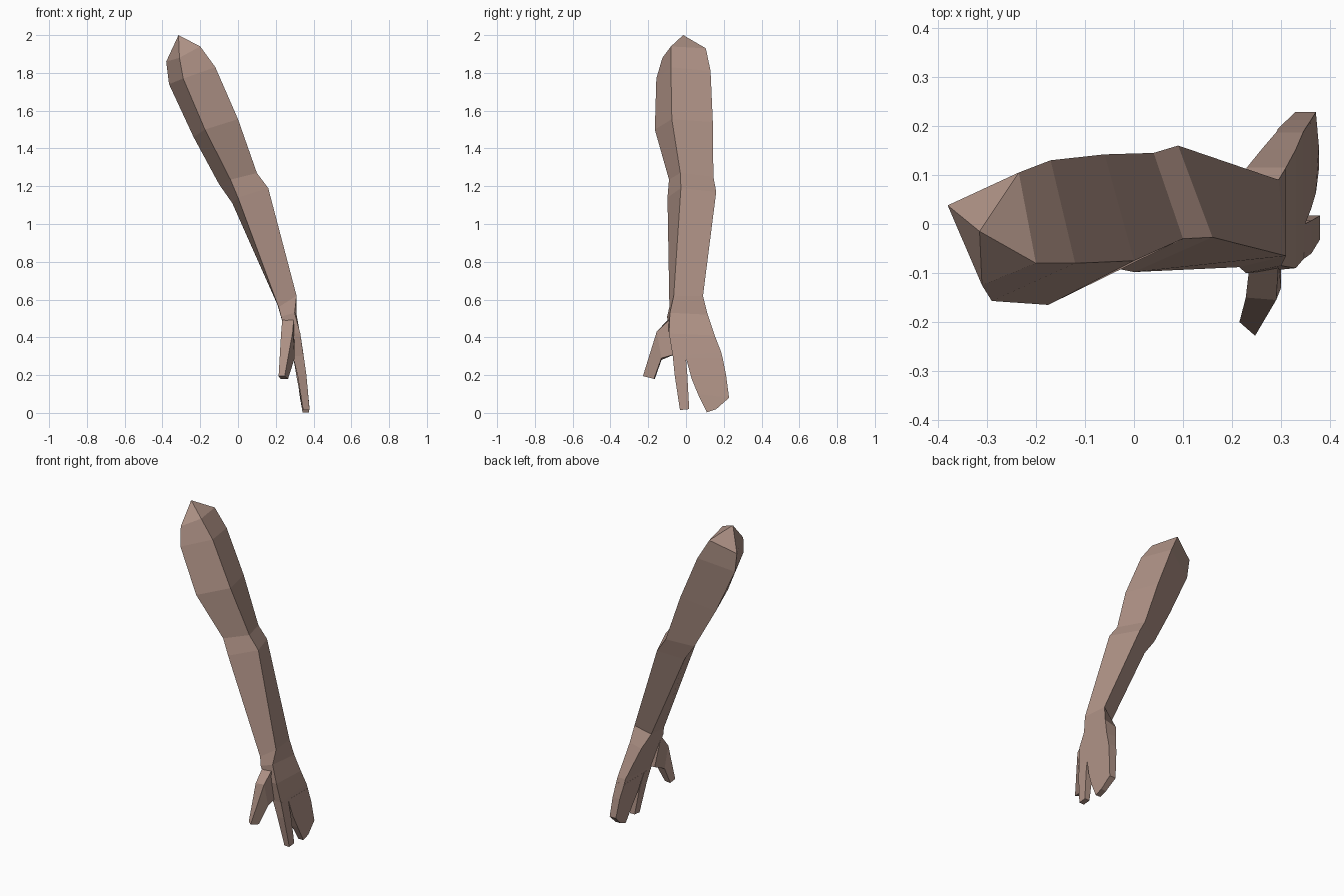
import bpy, bmesh

skin = bpy.data.materials.new("skin")
skin.diffuse_color = (0.43, 0.29, 0.24, 1)


def loft(name, rings, apex=None):
    """Skin a chain of four-cornered rings; the start closes flat or to a point."""
    bm = bmesh.new()
    loops = [[bm.verts.new(p) for p in ring] for ring in rings]
    for a, b in zip(loops, loops[1:]):
        for i in range(4):
            j = (i + 1) % 4
            bm.faces.new((a[i], a[j], b[j], b[i]))
    if apex:
        tip = bm.verts.new(apex)
        for i in range(4):
            bm.faces.new((tip, loops[0][(i + 1) % 4], loops[0][i]))
    else:
        bm.faces.new(loops[0][::-1])
    bm.faces.new(loops[-1])
    bmesh.ops.recalc_face_normals(bm, faces=bm.faces[:])
    mesh = bpy.data.meshes.new(name)
    bm.to_mesh(mesh)
    bm.free()
    mesh.materials.append(skin)
    obj = bpy.data.objects.new(name, mesh)
    bpy.context.collection.objects.link(obj)
    return obj


def slab(front, back, outer, inner):
    """Hand ring from (y, z) of its two edges and its outer and inner x."""
    return [(outer, *front), (outer, *back), (inner, *back), (inner, *front)]


# Shoulder, elbow, wrist and palm: outer front, outer back, inner back, inner front
loft("arm_and_palm", [
    [(-.20, -.08, 1.94), (-.235, .105, 1.93), (-.38, .038, 1.86), (-.31, -.125, 1.88)],
    [(-.12, -.08, 1.83), (-.17, .13, 1.81), (-.365, .035, 1.74), (-.29, -.157, 1.77)],
    [(0, -.075, 1.555), (-.06, .142, 1.54), (-.235, .04, 1.46), (-.175, -.165, 1.50)],
    [(.10, -.03, 1.27), (.04, .145, 1.25), (-.10, .06, 1.21), (-.04, -.09, 1.235)],
    [(.16, -.027, 1.19), (.09, .16, 1.17), (-.03, .058, 1.11), (0, -.098, 1.14)],
    [(.31, -.065, .62), (.295, .09, .62), (.21, .045, .57), (.215, -.088, .56)],
    [(.30, -.085, .53), (.31, .115, .52), (.23, .115, .50), (.228, -.10, .51)],
    [(.33, -.09, .42), (.33, .152, .41), (.26, .152, .41), (.255, -.09, .42)],
    [(.347, -.07, .30), (.345, .187, .32), (.29, .187, .32), (.29, -.07, .30)],
    slab((-.068, .28), (.196, .28), .350, .295),
], apex=(-.315, -.015, 2.0))

# Slim finger at the front of the hand
loft("front_finger", [
    slab((-.07, .30), (0, .29), .348, .291),
    slab((-.06, .20), (.007, .20), .362, .315),
    slab((-.032, .015), (.017, .02), .379, .345),
])

# Broad group of joined fingers at the back of the hand
loft("back_fingers", [
    slab((0, .29), (.194, .29), .349, .293),
    slab((.03, .18), (.212, .20), .361, .312),
    slab((.063, .10), (.228, .08), .371, .328),
    slab((.11, .003), (.16, .02), .377, .342),
])

# Thumb spreading forward from the palm
loft("thumb", [
    [(.295, -.08, .50), (.30, -.06, .31), (.26, -.06, .31), (.235, -.09, .50)],
    [(.29, -.155, .43), (.30, -.13, .29), (.24, -.13, .28), (.228, -.15, .42)],
    [(.247, -.228, .195), (.265, -.17, .18), (.225, -.165, .18), (.215, -.20, .195)],
])
